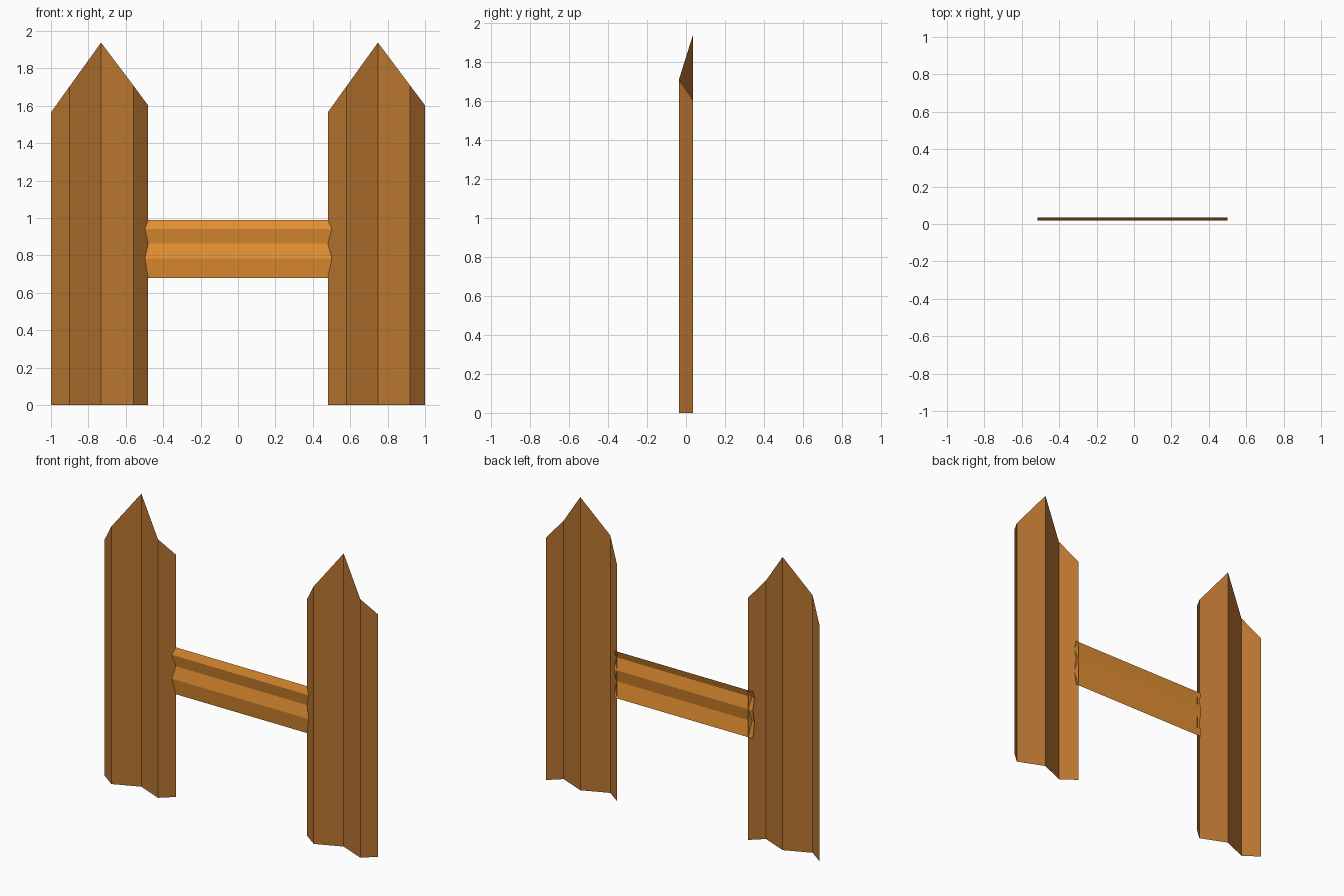
import bpy
import bmesh

if "Cube" in bpy.data.objects:
    bpy.data.objects.remove(bpy.data.objects["Cube"])


def material(name, rgb):
    m = bpy.data.materials.new(name)
    m.diffuse_color = (*rgb, 1.0)
    m.use_nodes = True
    m.node_tree.nodes["Principled BSDF"].inputs["Base Color"].default_value = m.diffuse_color
    return m


plank_wood = material("plank brown", (0.491, 0.181, 0.030))
rail_wood = material("rail orange brown", (0.775, 0.279, 0.032))


def folded_sheet(name, edge_a, edge_b, mat):
    """Single-sided folded sheet spanning two matching polylines."""
    bm = bmesh.new()
    a = [bm.verts.new(p) for p in edge_a]
    b = [bm.verts.new(p) for p in edge_b]
    for i in range(len(a) - 1):
        bm.faces.new((a[i], a[i + 1], b[i + 1], b[i]))
    mesh = bpy.data.meshes.new(name)
    bm.to_mesh(mesh)
    bm.free()
    mesh.materials.append(mat)
    obj = bpy.data.objects.new(name, mesh)
    bpy.context.collection.objects.link(obj)
    return obj


D = 0.036  # half depth of the folds

# Upright pointed planks: x, y, top height of each fold line
plank = [(-1.0, D, 1.565), (-0.901, -D, 1.703), (-0.732, D, 1.938),
         (-0.56, -D, 1.709), (-0.48, D, 1.602)]
for name, shift in (("left_plank", 0.0), ("right_plank", 1.48)):
    folded_sheet(name,
                 [(x + shift, y, 0.0) for x, y, z in plank],
                 [(x + shift, y, z) for x, y, z in plank], plank_wood)

# Horizontal rail: y, z of each fold line, ends tucked behind the planks
rail = [(D, 0.679), (0.02, 0.783), (D, 0.864), (0.02, 0.941), (D, 0.989)]
folded_sheet("cross_rail",
             [(0.5, y, z) for y, z in rail],
             [(-0.515, y, z) for y, z in rail], rail_wood)
